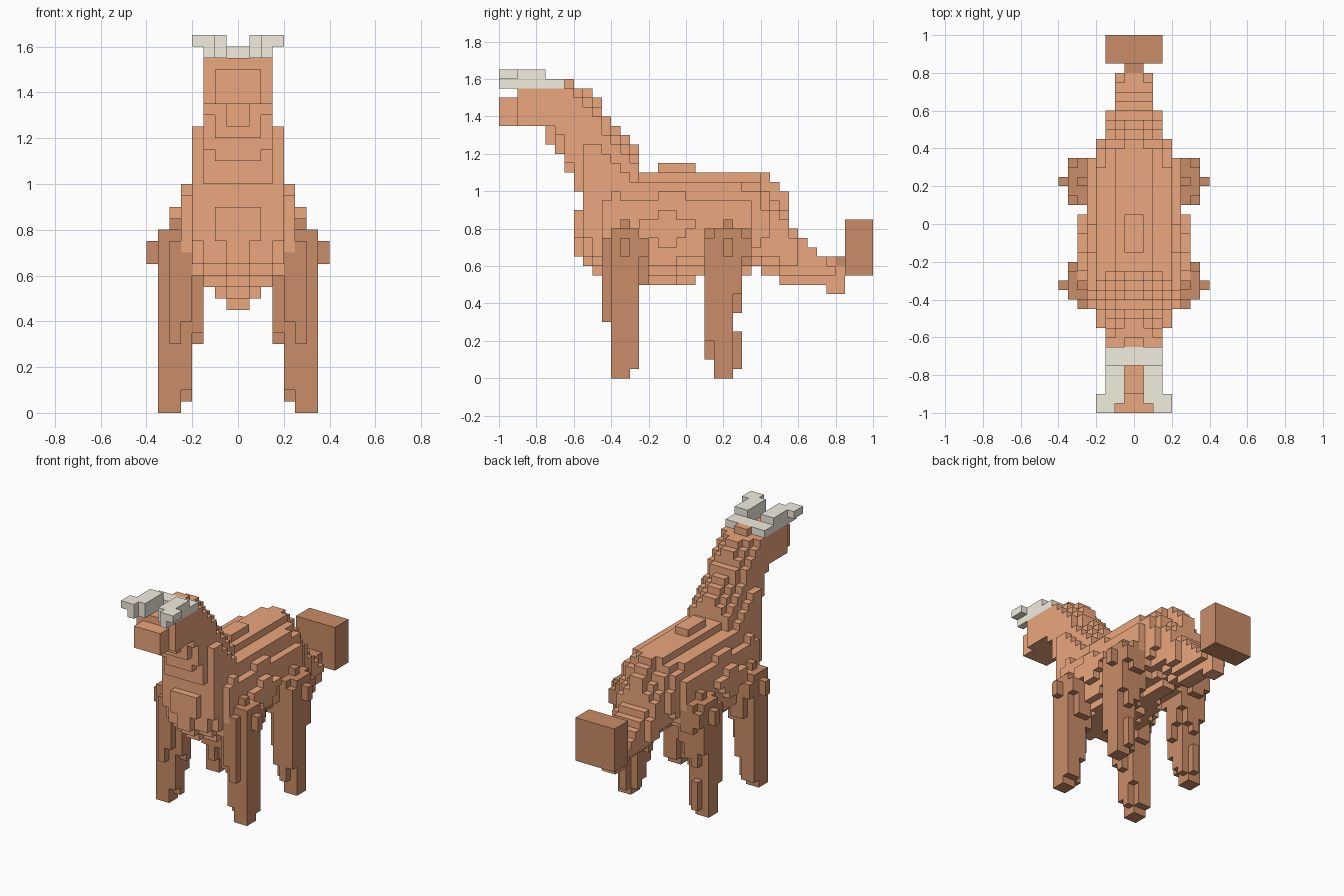
import bpy, bmesh
from mathutils import Vector

if "Cube" in bpy.data.objects:
    bpy.data.objects.remove(bpy.data.objects["Cube"])

S = 0.05  # block size


def material(name, rgb):
    m = bpy.data.materials.new(name)
    m.diffuse_color = (*rgb, 1)
    m.use_nodes = True
    m.node_tree.nodes["Principled BSDF"].inputs["Base Color"].default_value = m.diffuse_color
    return m


FUR = material("fur", (0.83, 0.385, 0.205))
DARK = material("dark_fur", (0.59, 0.265, 0.135))
BONE = material("bone", (0.89, 0.85, 0.74))


def box(x0, x1, y0, y1, z0, z1):
    return {(x, y, z) for x in range(x0, x1) for y in range(y0, y1) for z in range(z0, z1)}


def mirrored(cells):
    return cells | {(-1 - x, y, z) for x, y, z in cells}


def limb(points):
    """Fill a chain of tapered capsules (x, y, z, radius) with blocks."""
    cells = set()
    for a, b in zip(points, points[1:]):
        pa, pb = Vector(a[:3]), Vector(b[:3])
        d = pb - pa
        big = max(a[3], b[3])
        lo = [int((min(pa[i], pb[i]) - big) // S) for i in range(3)]
        hi = [int((max(pa[i], pb[i]) + big) // S) + 1 for i in range(3)]
        for c in box(lo[0], hi[0], lo[1], hi[1], lo[2], hi[2]):
            p = (Vector(c) + Vector((0.5, 0.5, 0.5))) * S
            t = max(0, min(1, (p - pa).dot(d) / d.length_squared))
            if (p - pa - d * t).length < a[3] + (b[3] - a[3]) * t and c[2] >= 0:
                cells.add(c)
    return cells


def build(name, cells, mat):
    """Outer faces of a set of blocks."""
    bm = bmesh.new()
    verts = {}

    def vert(p):
        if p not in verts:
            verts[p] = bm.verts.new([v * S for v in p])
        return verts[p]

    for c in sorted(cells):
        for axis in range(3):
            u, w = (axis + 1) % 3, (axis + 2) % 3
            for side in (0, 1):
                n = list(c)
                n[axis] += 2 * side - 1
                if tuple(n) in cells:
                    continue
                loop = []
                for du, dw in ((0, 0), (1, 0), (1, 1), (0, 1)):
                    p = list(c)
                    p[axis] += side
                    p[u] += du
                    p[w] += dw
                    loop.append(vert(tuple(p)))
                bm.faces.new(loop if side else loop[::-1])
    me = bpy.data.meshes.new(name)
    bm.to_mesh(me)
    bm.free()
    me.materials.append(mat)
    bpy.context.collection.objects.link(bpy.data.objects.new(name, me))


# Side profile of head, neck, trunk and tail: y0, y1, z0, z1 in blocks
PROFILE = [
    (-20, -18, 27, 30), (-18, -15, 27, 31), (-15, -14, 25, 31), (-14, -13, 24, 31),
    (-13, -12, 22, 32), (-12, -11, 20, 31), (-12, -11, 13, 18), (-11, -10, 12, 31),
    (-10, -9, 11, 30), (-9, -8, 11, 28), (-8, -7, 11, 27), (-7, -6, 11, 26),
    (-6, -5, 11, 25), (-5, -3, 10, 22), (-3, 1, 10, 23), (1, 7, 11, 22),
    (7, 8, 12, 22), (8, 9, 11, 22), (9, 10, 11, 21), (10, 11, 10, 20),
    (11, 12, 10, 16), (12, 13, 10, 15), (13, 14, 10, 14), (14, 15, 10, 13),
    (15, 16, 9, 13), (16, 17, 9, 12)]
allowed, core = set(), set()
for y0, y1, z0, z1 in PROFILE:
    allowed |= box(-6, 6, y0, y1, z0, z1)
    core |= box(-1, 1, y0, y1, z0, z1)

# Body: rounded volumes clipped to the profile, with a flat back
volume = limb([(0, -0.62, 1.42, 0.15), (0, -0.42, 1.05, 0.21), (0, -0.32, 0.79, 0.272),
               (0, -0.1, 0.8, 0.29), (0, 0.265, 0.84, 0.25), (0, 0.4, 0.8, 0.19),
               (0, 0.55, 0.66, 0.135), (0, 0.8, 0.55, 0.075)])
volume -= box(-6, 6, -3, 1, 22, 23)
volume |= box(-2, 2, -5, 8, 20, 22) | box(-4, 4, -5, 6, 20, 21)
volume |= box(-3, 3, -18, -12, 27, 31) | box(-2, 2, -20, -18, 27, 30)
body = (volume & allowed) | core
build("body", body, FUR)

# Legs
front = limb([(0.25, -0.32, 0.7, 0.13), (0.26, -0.335, 0.4, 0.098), (0.295, -0.335, 0.08, 0.075)])
back = limb([(0.25, 0.225, 0.7, 0.13), (0.26, 0.18, 0.36, 0.091), (0.295, 0.205, 0.08, 0.075)])
build("front_legs", mirrored(front) - body, DARK)
build("back_legs", mirrored(back) - body, DARK)

# Tail tuft
build("tail_tuft", box(-3, 3, 17, 20, 11, 17) | box(-1, 1, 16, 17, 12, 13), DARK)

# Antlers: crossbar, prongs and outer tips
prong = box(1, 3, -20, -15, 31, 32) | box(1, 3, -19, -15, 32, 33) | box(2, 4, -20, -18, 32, 33)
prong -= box(1, 2, -20, -19, 31, 33)
build("antlers", mirrored(prong) | box(-3, 3, -15, -13, 31, 32), BONE)
